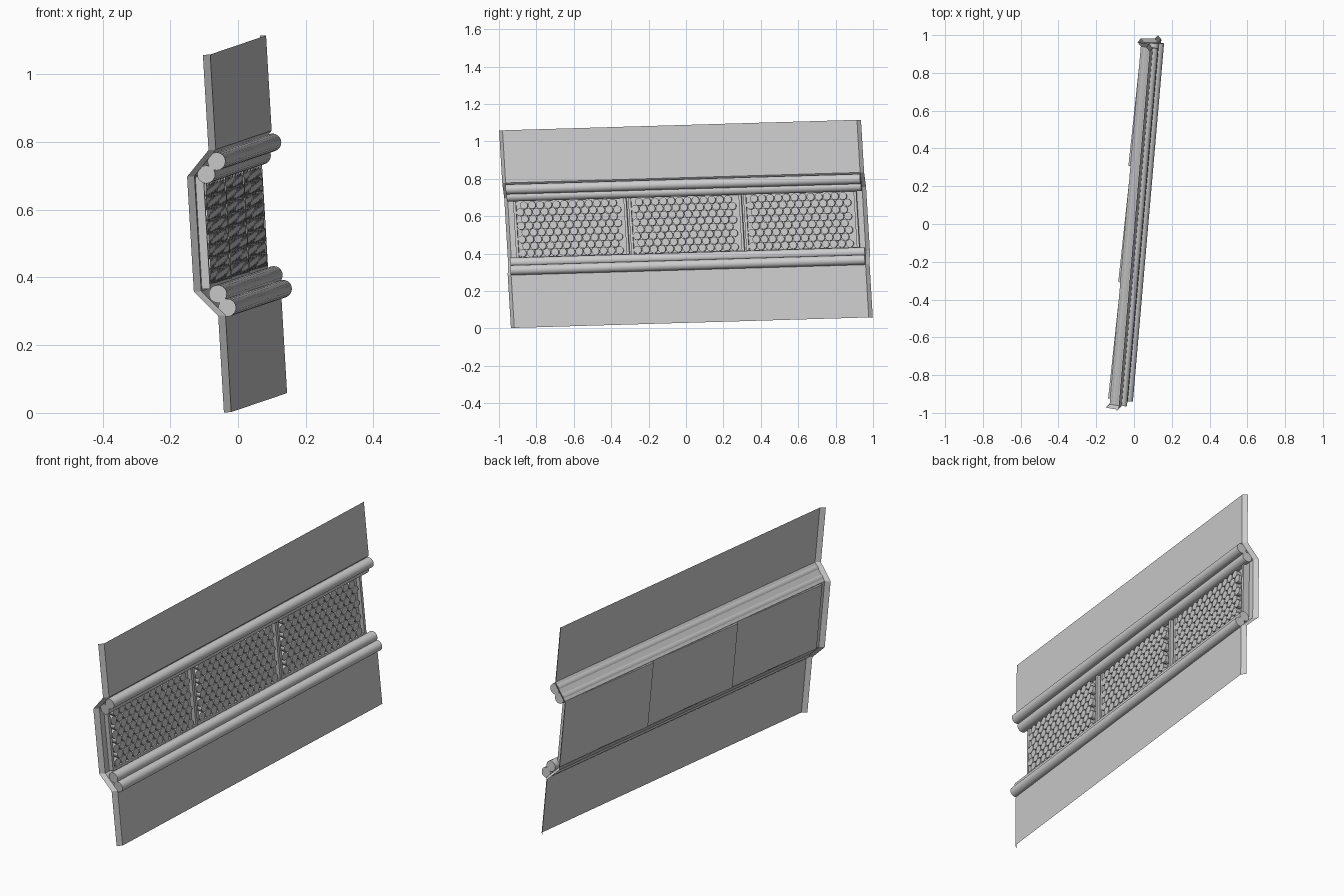
import bpy, bmesh, math
from mathutils import Matrix, Vector

if "Cube" in bpy.data.objects:
    bpy.data.objects.remove(bpy.data.objects["Cube"])

# Tilted local frame: w = towards the front, l = along the length, u = up
L = Vector((0.165, 1.895, 0.056))
LEN = L.length
L = L / LEN
U = Vector((-0.062, -0.063, 1.055)).normalized()
W = L.cross(U).normalized()
O = Vector((-0.02, -0.918, 0.0025))
FRAME = Matrix((W, L, U)).transposed().to_4x4()
FRAME.translation = O


def finish(bm, name):
    bm.transform(FRAME)
    me = bpy.data.meshes.new(name)
    bm.to_mesh(me)
    bm.free()
    ob = bpy.data.objects.new(name, me)
    bpy.context.collection.objects.link(ob)
    return ob


def add_box(bm, w, l, u):
    size = [b - a for a, b in (w, l, u)]
    mid = [(a + b) / 2 for a, b in (w, l, u)]
    bmesh.ops.create_cube(bm, size=1, matrix=Matrix.Translation(mid) @ Matrix.Diagonal((*size, 1)))


# Folded sheet: one profile swept along the length, with splayed end flanges
profile = [(0, 0), (0, 0.287), (-0.068, 0.362), (-0.068, 0.703), (0, 0.778), (0, 1.06)]
stations = [(-0.02, -0.02), (0, 0), (0, LEN), (-0.02, LEN + 0.02)]
bm = bmesh.new()
rows = [[bm.verts.new((w + dw, l, u)) for w, u in profile] for dw, l in stations]
for a, b in zip(rows, rows[1:]):
    for i in range(len(profile) - 1):
        bm.faces.new((a[i], b[i], b[i + 1], a[i + 1]))
finish(bm, "folded_sheet")

# Pairs of round rails along both folds
rails = [("upper_rail_outer", 0.0, 0.743), ("upper_rail_inner", -0.033, 0.706),
         ("lower_rail_inner", -0.019, 0.351), ("lower_rail_outer", 0.006, 0.309)]
for name, w, u in rails:
    bm = bmesh.new()
    place = Matrix.Translation((w, LEN / 2, u)) @ Matrix.Rotation(math.pi / 2, 4, 'X')
    bmesh.ops.create_cone(bm, cap_ends=True, segments=20, radius1=0.0265, radius2=0.0265,
                          depth=LEN, matrix=place)
    for f in bm.faces:
        f.smooth = len(f.verts) == 4
    ob = finish(bm, name)
    bpy.context.view_layer.objects.active = ob
    ob.select_set(True)
    bpy.ops.object.shade_smooth_by_angle()
    ob.select_set(False)

# Three stud panels: backing plate, raised rim and a honeycomb of short studs
START, PITCH, U0, U1, RIM = 0.025, (LEN - 0.05) / 3, 0.367, 0.7, 0.014
BACK, FACE, TOP = -0.079, -0.066, -0.044
STEP_L, STEP_U, RAD = 0.0435, 0.0365, 0.0208
for k in range(3):
    l0 = START + k * PITCH + 0.005
    l1 = START + (k + 1) * PITCH - 0.005
    tilt = Matrix.Identity(4)
    tilt[0][1] = 0.02
    tilt[0][3] = -0.02 * l0

    bm = bmesh.new()
    add_box(bm, (BACK, FACE), (l0, l1), (U0, U1))
    for a in (l0, l1 - RIM):
        add_box(bm, (FACE, TOP), (a, a + RIM), (U0, U1))
    for a in (U0, U1 - RIM):
        add_box(bm, (FACE, TOP), (l0 + RIM, l1 - RIM), (a, a + RIM))
    bm.transform(tilt)
    finish(bm, f"panel_tray_{k + 1}")

    bm = bmesh.new()
    u, row = U0 + RIM + RAD, 0
    while u + RAD < U1 - RIM + 0.012:
        l = l0 + RIM + RAD + (row % 2) * STEP_L / 2
        while l + RAD < l1 - RIM + 0.004:
            place = Matrix.Translation(((FACE + TOP) / 2 + 0.001, l, u)) @ Matrix.Rotation(math.pi / 2, 4, 'Y')
            bmesh.ops.create_cone(bm, cap_ends=True, segments=12, radius1=RAD, radius2=RAD,
                                  depth=TOP - FACE + 0.002, matrix=place)
            l += STEP_L
        u += STEP_U
        row += 1
    bm.transform(tilt)
    finish(bm, f"panel_studs_{k + 1}")
